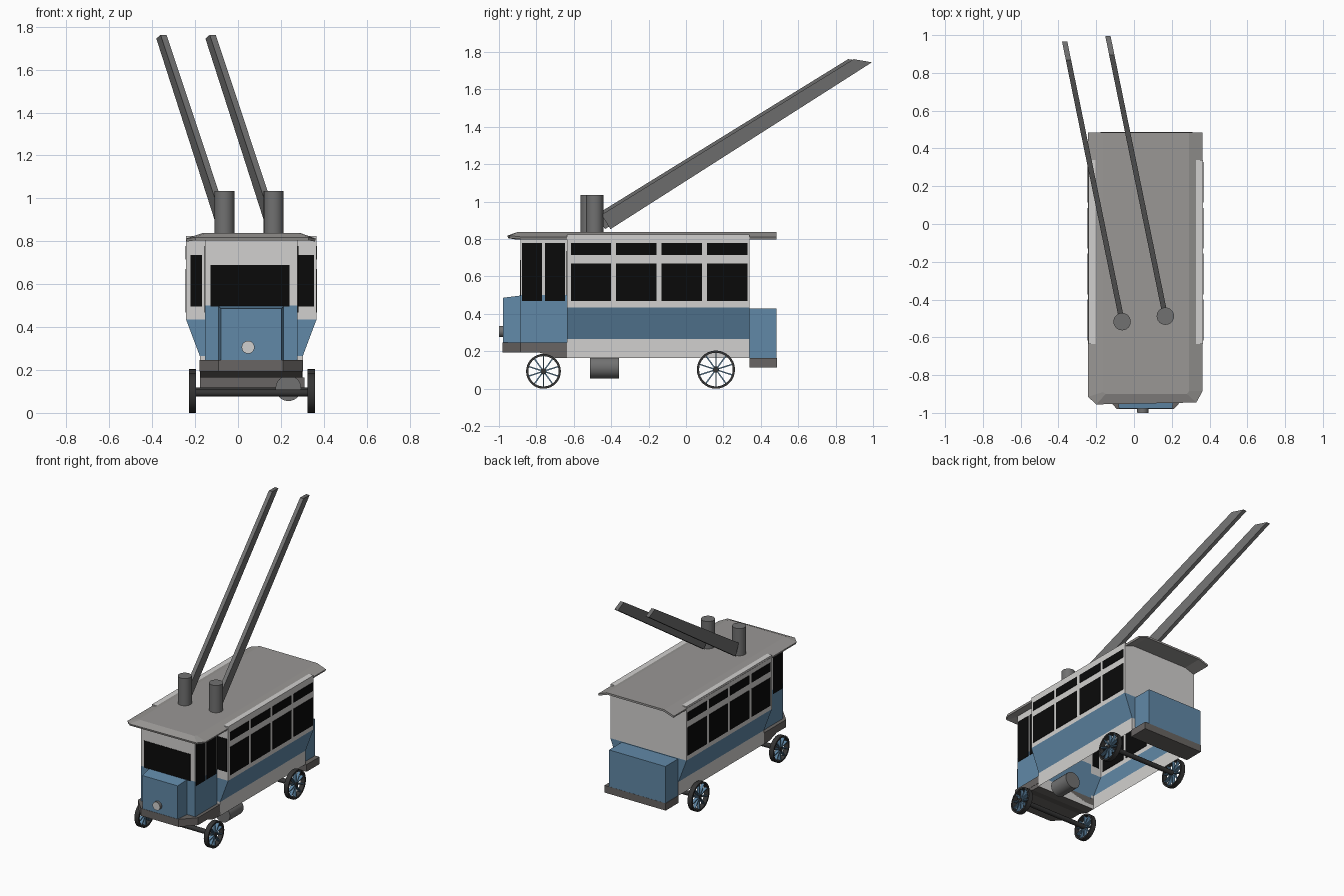
import bpy, bmesh, math
from mathutils import Vector, Matrix

cube = bpy.data.objects.get("Cube")
if cube:
    bpy.data.objects.remove(cube, do_unlink=True)


def material(name, r, g, b):
    m = bpy.data.materials.new(name)
    m.use_nodes = True
    m.diffuse_color = (r, g, b, 1)
    m.node_tree.nodes["Principled BSDF"].inputs["Base Color"].default_value = (r, g, b, 1)
    return m


WHITE = material("off white paint", .64, .63, .62)
BLUE = material("blue paint", .12, .25, .39)
ROOF = material("roof grey", .32, .31, .30)
GREY = material("metal grey", .165, .165, .165)
CHASSIS = material("chassis grey", .14, .13, .125)
GLASS = material("black glass", .003, .003, .003)
TYRE = material("dark tyre", .035, .035, .035)

MID = .062  # centre line of the coachwork


def finish(name, bm, *mats):
    bmesh.ops.recalc_face_normals(bm, faces=bm.faces)
    mesh = bpy.data.meshes.new(name)
    bm.to_mesh(mesh)
    bm.free()
    for m in mats:
        mesh.materials.append(m)
    obj = bpy.data.objects.new(name, mesh)
    bpy.context.collection.objects.link(obj)
    return obj


def box(name, lo, hi, mat):
    lo, hi = Vector(lo), Vector(hi)
    bm = bmesh.new()
    bmesh.ops.create_cube(bm, size=1)
    for v in bm.verts:
        v.co = (lo + hi) / 2 + v.co * (hi - lo)
    return finish(name, bm, mat)


def prism(name, start, end, mat):
    """Join two matching outlines and close both ends."""
    bm = bmesh.new()
    a = [bm.verts.new(p) for p in start]
    b = [bm.verts.new(p) for p in end]
    n = len(a)
    bm.faces.new(a)
    bm.faces.new(b)
    for i in range(n):
        bm.faces.new((a[i], a[(i + 1) % n], b[(i + 1) % n], b[i]))
    return finish(name, bm, mat)


def shell(name, levels, y0, y1, bands):
    """Walls stacked by height, open below; one colour index per band."""
    bm = bmesh.new()
    rings = [[bm.verts.new((MID + sx * w, y, z))
              for sx, y in ((-1, y0), (1, y0), (1, y1), (-1, y1))] for z, w in levels]
    for low, high, colour in zip(rings, rings[1:], bands):
        for i in range(4):
            j = (i + 1) % 4
            bm.faces.new((low[i], low[j], high[j], high[i])).material_index = colour
    bm.faces.new(rings[-1])
    return finish(name, bm, WHITE, BLUE)


def cylinder(name, centre, radius, length, axis, mat, sides=24):
    bm = bmesh.new()
    bmesh.ops.create_cone(bm, cap_ends=True, segments=sides, radius1=radius,
                          radius2=radius, depth=length)
    turn = Vector((0, 0, 1)).rotation_difference(Vector(axis)).to_matrix().to_4x4()
    bmesh.ops.transform(bm, matrix=Matrix.Translation(centre) @ turn, verts=bm.verts)
    for f in bm.faces:
        f.smooth = len(f.verts) == 4
    return finish(name, bm, mat)


# Coachwork: passenger saloon and driver's cab
shell("saloon_body", [(.165, .24), (.265, .24), (.435, .304), (.825, .304)],
      -.635, .34, (0, 1, 0))
shell("cab_body", [(.24, .216), (.5, .216), (.825, .216)], -.885, -.63, (1, 0))

# Side windows in two rows, and cab door windows
for side, label in ((-1, "right"), (1, "left")):
    def pane(name, half, y0, y1, z0, z1):
        x = MID + side * half
        box(f"{label}_{name}", (x - .003, y0, z0), (x + .003, y1, z1), GLASS)
    for i in range(4):
        y = -.616 + i * .243
        pane(f"window_{i + 1}", .304, y, y + .216, .468, .67)
        pane(f"upper_window_{i + 1}", .304, y, y + .216, .716, .778)
    for i in range(2):
        y = -.877 + i * .123
        pane(f"cab_window_{i + 1}", .216, y, y + .107, .468, .778)

# Forward facing windows
box("windscreen", (-.128, -.888, .495), (.24, -.882, .689), GLASS)
box("right_bulkhead_window", (-.222, -.638, .497), (-.168, -.632, .735), GLASS)
box("left_bulkhead_window", (.28, -.638, .497), (.355, -.632, .735), GLASS)

# Hood and headlight
prism("hood", [(-.09, -.885, .24), (.213, -.885, .24), (.213, -.885, .498), (-.09, -.885, .498)],
      [(-.08, -.978, .24), (.203, -.978, .24), (.203, -.978, .486), (-.08, -.978, .486)], BLUE)
cylinder("headlight", (.047, -.985, .306), .03, .026, (0, 1, 0), GREY)
cylinder("headlight_lens", (.047, -.998, .306), .029, .004, (0, 1, 0), WHITE)

# Platforms, rear locker and underfloor tank
deck = [(-.09, -.98), (.21, -.98), (.30, -.885), (.30, -.635), (-.18, -.635), (-.18, -.885)]
prism("front_platform", [(x, y, .193) for x, y in deck], [(x, y, .247) for x, y in deck], CHASSIS)
step = [(-.79, .195), (-.7, .165), (-.637, .165), (-.637, .195)]
prism("front_underframe", [(-.178, y, z) for y, z in step], [(.298, y, z) for y, z in step], CHASSIS)
box("rear_platform", (-.178, .34, .113), (.31, .486, .165), CHASSIS)
box("rear_locker", (-.175, .335, .165), (.275, .485, .43), BLUE)
cylinder("underfloor_tank", (.235, -.436, .115), .06, .155, (0, 1, 0), GREY)

# Roof: flat centre with drooping sides and front
bm = bmesh.new()
outer = [bm.verts.new(p) for p in ((-.243, .485, .812), (-.243, -.915, .812), (-.2, -.955, .818),
                                   (.33, -.945, .818), (.363, -.885, .812), (.363, .485, .812))]
inner = [bm.verts.new(p) for p in ((-.165, .485, .838), (-.165, -.89, .838), (-.15, -.9, .838),
                                   (.28, -.9, .838), (.292, -.885, .838), (.292, .485, .838))]
for i in range(5):
    bm.faces.new((outer[i], outer[i + 1], inner[i + 1], inner[i]))
bm.faces.new(inner)
roof = finish("roof", bm, ROOF)
if roof.data.polygons[5].normal.z < 0:
    roof.data.flip_normals()
thick = roof.modifiers.new("thickness", "SOLIDIFY")
thick.thickness = .014

# Trolley posts and the current collector poles
for name, px, py in (("right", -.063, -.517), ("left", .166, -.488)):
    cylinder(f"{name}_trolley_post", (px, py, .932), .046, .206, (0, 0, 1), GREY)
    outline = [(.036, .93), (.084, .853), (1.482, 1.745), (1.384, 1.762)]

    def flank(offset):
        return [(px + offset - .205 * dy, py + dy, z) for dy, z in outline]
    prism(f"{name}_trolley_pole", flank(-.014), flank(.014), GREY)


def wheel(name, x, y, radius):
    # Rim swept round the axle
    bm = bmesh.new()
    section = ((-.017, radius), (.017, radius), (.017, radius - .012), (-.017, radius - .012))
    steps = 32
    rings = []
    for k in range(steps):
        a = math.tau * k / steps
        rings.append([bm.verts.new((x + dx, y + r * math.cos(a), radius + r * math.sin(a)))
                      for dx, r in section])
    for k in range(steps):
        a, b = rings[k], rings[(k + 1) % steps]
        for i in range(4):
            j = (i + 1) % 4
            f = bm.faces.new((a[i], a[j], b[j], b[i]))
            f.smooth = i % 2 == 0
    finish(f"{name}_rim", bm, TYRE)
    # Spokes
    bm = bmesh.new()
    for k in range(10):
        place = (Matrix.Translation((x, y, radius)) @ Matrix.Rotation(math.tau * k / 10, 4, "X")
                 @ Matrix.Translation((0, 0, radius / 2))
                 @ Matrix.Diagonal((.022, .007, radius - .02, 1)))
        bmesh.ops.create_cube(bm, size=1, matrix=place)
    finish(f"{name}_spokes", bm, BLUE)
    cylinder(f"{name}_hub", (x, y, radius), .015, .034, (1, 0, 0), TYRE, 16)


# Wheels and axles
for end, y, radius in (("front", -.762, .093), ("rear", .16, .102)):
    wheel(f"{end}_right_wheel", -.212, y, radius)
    wheel(f"{end}_left_wheel", .342, y, radius)
    cylinder(f"{end}_axle", (.065, y, radius), .017, .55, (1, 0, 0), TYRE, 12)
